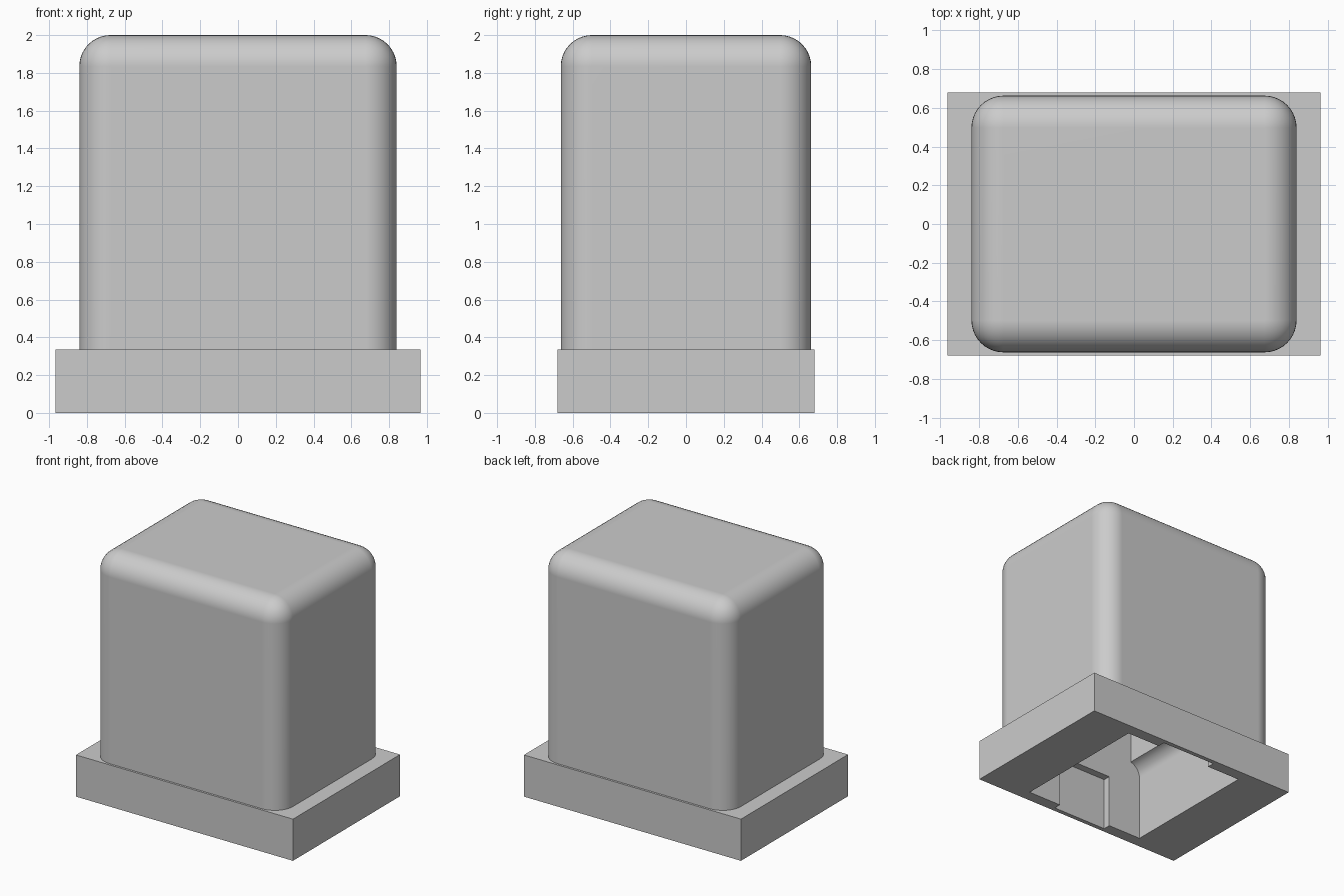
import bpy
import bmesh
from math import sin, cos, pi, radians

default = bpy.data.objects.get("Cube")
if default:
    bpy.data.objects.remove(default, do_unlink=True)

# One plain grey for the whole model
grey = bpy.data.materials.new("plain_grey")
grey.use_nodes = True
colour = (0.6, 0.6, 0.6, 1)
grey.diffuse_color = colour
grey.node_tree.nodes["Principled BSDF"].inputs["Base Color"].default_value = colour

BASE_TOP = 0.335


def make_object(name, bm):
    bmesh.ops.recalc_face_normals(bm, faces=bm.faces)
    mesh = bpy.data.meshes.new(name)
    bm.to_mesh(mesh)
    bm.free()
    obj = bpy.data.objects.new(name, mesh)
    bpy.context.collection.objects.link(obj)
    mesh.materials.append(grey)
    return obj


def box(half_x, half_y, low, high):
    bm = bmesh.new()
    bmesh.ops.create_cube(bm, size=2)
    for v in bm.verts:
        v.co = (v.co.x * half_x, v.co.y * half_y, low if v.co.z < 0 else high)
    return bm


def apply_modifiers(obj):
    bpy.context.view_layer.update()
    evaluated = obj.evaluated_get(bpy.context.evaluated_depsgraph_get())
    mesh = bpy.data.meshes.new_from_object(evaluated)
    obj.modifiers.clear()
    obj.data = mesh


# Rectangular base and the cap with rounded upright and top edges
base = make_object("base", box(0.965, 0.68, 0, BASE_TOP))
bm = box(0.84, 0.663, BASE_TOP, 2)
rounded = [e for e in bm.edges if max(v.co.z for v in e.verts) > 1]
bmesh.ops.bevel(bm, geom=rounded, offset=0.165, segments=10, profile=0.5,
                affect='EDGES', clamp_overlap=True)
cap = make_object("cap", bm)

# Hollow: wide mouth that curves in to a narrower shaft
MOUTH, SHAFT, DEPTH_Y, CURVE = 0.545, 0.46, 0.585, 0.11
side = [(MOUTH, -0.2)]
for i in range(9):
    a = i / 8 * radians(78)
    side.append((MOUTH - CURVE * (1 - cos(a)), 0.53 + CURVE * sin(a)))
side += [(SHAFT, side[-1][1]), (SHAFT, 1.8)]
outline = side + [(-x, z) for x, z in reversed(side)]
bm = bmesh.new()
face = bm.faces.new([bm.verts.new((x, -DEPTH_Y, z)) for x, z in outline])
swept = bmesh.ops.extrude_face_region(bm, geom=[face])["geom"]
for v in swept:
    if isinstance(v, bmesh.types.BMVert):
        v.co.y = DEPTH_Y
hollow = make_object("hollow_cutter", bm)

# Shallow slots in the front and back inner walls
slots = make_object("slot_cutter", box(0.245, 0.645, -0.2, 0.43))

cutters = (hollow, slots)
for part in (base, cap):
    for cutter in cutters:
        cut = part.modifiers.new("cut", 'BOOLEAN')
        cut.operation = 'DIFFERENCE'
        cut.solver = 'EXACT'
        cut.object = cutter
    apply_modifiers(part)
for cutter in cutters:
    bpy.data.objects.remove(cutter, do_unlink=True)

# Smooth the rounded parts, keep the flats flat
for part in (base, cap):
    bpy.ops.object.select_all(action='DESELECT')
    part.select_set(True)
    bpy.context.view_layer.objects.active = part
    bpy.ops.object.shade_smooth_by_angle(angle=radians(30))
    weighted = part.modifiers.new("flat_normals", 'WEIGHTED_NORMAL')
    weighted.keep_sharp = True
